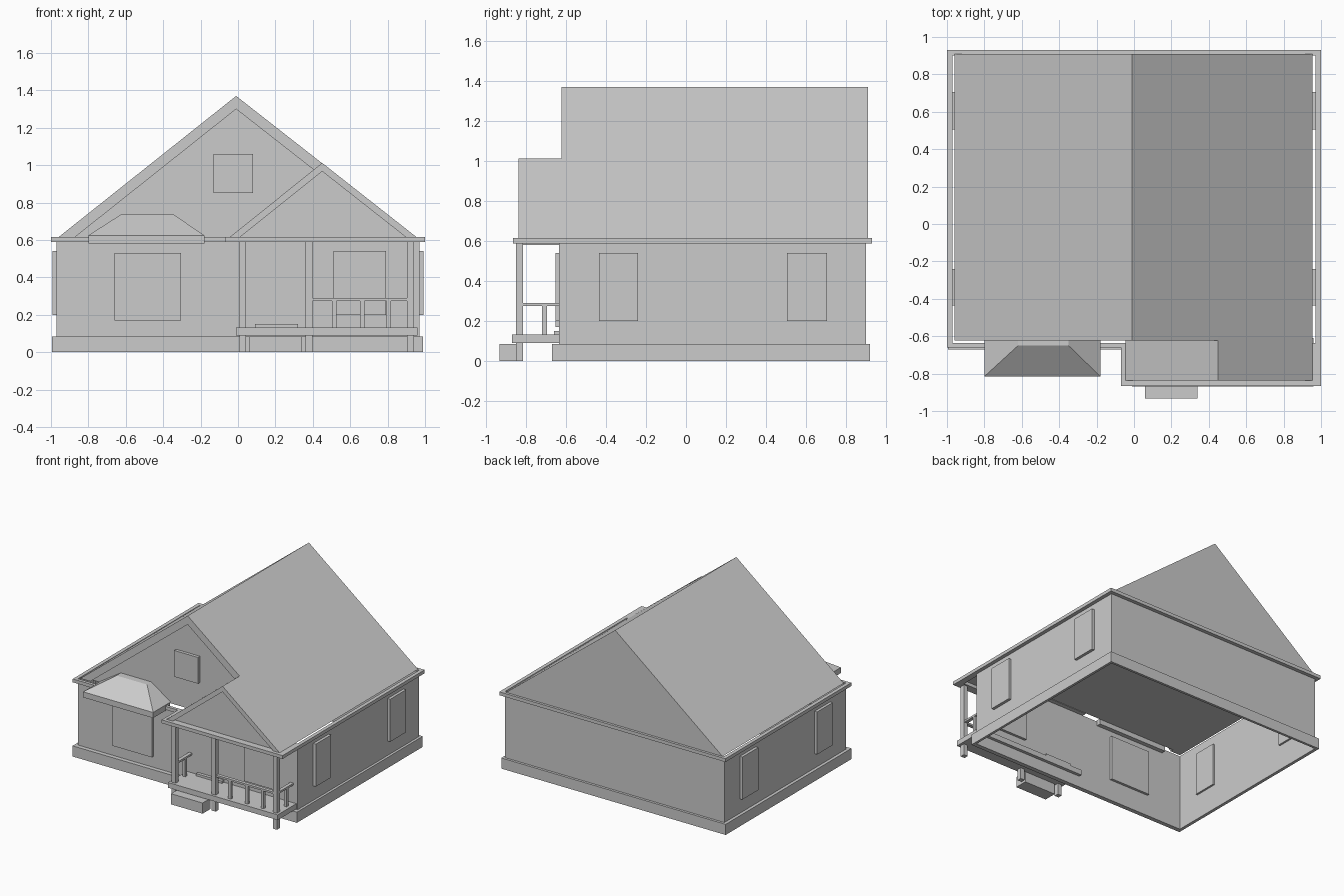
import bpy, bmesh

if "Cube" in bpy.data.objects:
    bpy.data.objects.remove(bpy.data.objects["Cube"])


def mesh_object(name, verts, faces):
    me = bpy.data.meshes.new(name)
    me.from_pydata(verts, [], faces)
    bm = bmesh.new()
    bm.from_mesh(me)
    bmesh.ops.recalc_face_normals(bm, faces=bm.faces)
    bm.to_mesh(me)
    bm.free()
    ob = bpy.data.objects.new(name, me)
    bpy.context.collection.objects.link(ob)
    return ob


def box(name, x0, x1, y0, y1, z0, z1):
    v = [(x, y, z) for z in (z0, z1) for x, y in ((x0, y0), (x1, y0), (x1, y1), (x0, y1))]
    f = [(0, 1, 2, 3), (4, 5, 6, 7)] + [(i, (i + 1) % 4, (i + 1) % 4 + 4, i + 4) for i in range(4)]
    return mesh_object(name, v, f)


def prism(name, profile, y0, y1):
    """Extrude an xz profile along y."""
    n = len(profile)
    v = [(x, y, z) for y in (y0, y1) for x, z in profile]
    f = [tuple(range(n)), tuple(range(n, 2 * n))]
    f += [(i, (i + 1) % n, (i + 1) % n + n, i + n) for i in range(n)]
    return mesh_object(name, v, f)


def ring(name, outer, inner, z0, z1):
    """Rectangular frame; outer and inner are (x0, x1, y0, y1)."""
    v = []
    for z in (z0, z1):
        for x0, x1, y0, y1 in (outer, inner):
            v += [(x0, y0, z), (x1, y0, z), (x1, y1, z), (x0, y1, z)]
    f = []
    for i in range(4):
        j = (i + 1) % 4
        f += [(i, j, j + 4, i + 4), (i + 8, j + 8, j + 12, i + 12),
              (i, j, j + 8, i + 8), (i + 4, j + 4, j + 12, i + 12)]
    return mesh_object(name, v, f)


def gable(name, left, right, apex_x, apex_z, drop, y_front, y_face, y_back):
    """Gable roof with a rake trim standing proud of the front face."""
    e = 0.615
    k = (apex_z - drop - e) / (apex_z - e)
    li, ri = apex_x + (left - apex_x) * k, apex_x + (right - apex_x) * k
    prism(name, [(left, e), (right, e), (apex_x, apex_z)], y_face, y_back)
    prism(name + "_rake", [(left, e), (li, e), (apex_x, apex_z - drop), (ri, e),
                           (right, e), (apex_x, apex_z)], y_front, y_face)


# Walls: open tube, hollow from below
X, Y0, Y1 = 0.97, -0.635, 0.90
c = [(-X, Y0), (X, Y0), (X, Y1), (-X, Y1)]
mesh_object("walls", [(x, y, z) for z in (0, 0.615) for x, y in c],
            [(i, (i + 1) % 4, (i + 1) % 4 + 4, i + 4) for i in range(4)])

# Foundation band and eaves bands
ring("foundation_band", (-0.995, 0.99, -0.67, 0.92), (-X, X, Y0, Y1), 0, 0.085)
ring("eaves_band", (-1, 1, -0.66, 0.93), (-X, X, Y0, Y1), 0.588, 0.615)
ring("porch_eaves", (-0.07, 1, -0.865, -0.635), (0.0, 0.95, -0.80, -0.65), 0.588, 0.615)

# Main and porch roofs
gable("main_roof", -0.96, 0.955, -0.01, 1.37, 0.07, -0.622, -0.595, 0.91)
gable("porch_roof", -0.045, 0.955, 0.45, 1.012, 0.045, -0.838, -0.812, -0.60)

# Bay roof: board with half hip above
box("bay_board", -0.80, -0.18, -0.815, -0.60, 0.58, 0.625)
mesh_object("bay_hip",
            [(-0.8, -0.815, 0.625), (-0.18, -0.815, 0.625), (-0.18, -0.595, 0.625), (-0.8, -0.595, 0.625),
             (-0.62, -0.65, 0.74), (-0.35, -0.65, 0.74), (-0.35, -0.595, 0.74), (-0.62, -0.595, 0.74)],
            [(0, 1, 2, 3), (4, 5, 6, 7), (0, 1, 5, 4), (1, 2, 6, 5), (2, 3, 7, 6), (3, 0, 4, 7)])

# Windows and door sill
box("front_window", -0.66, -0.305, -0.652, -0.615, 0.17, 0.53)
box("porch_window", 0.51, 0.79, -0.652, -0.615, 0.20, 0.54)
box("attic_window", -0.13, 0.08, -0.62, -0.58, 0.85, 1.06)
for side in (-1, 1):
    for a, b in ((-0.435, -0.24), (0.505, 0.705)):
        xs = sorted((side * 0.955, side * 0.993))
        box("side_window", *xs, a, b, 0.20, 0.54)
box("door_sill", 0.09, 0.32, -0.66, -0.615, 0.13, 0.15)

# Porch floor, step and posts running to the ground
box("porch_floor", -0.01, 0.96, -0.87, -0.61, 0.09, 0.132)
box("step", 0.06, 0.34, -0.933, -0.83, 0, 0.085)
for x in (0.025, 0.38, 0.922):
    box("porch_post", x - 0.018, x + 0.018, -0.85, -0.814, 0, 0.59)

# Railings
box("front_rail", 0.39, 0.91, -0.845, -0.818, 0.275, 0.29)
for x in (0.515, 0.665, 0.805):
    box("front_baluster", x - 0.012, x + 0.012, -0.843, -0.82, 0.13, 0.28)
for x in (0.025, 0.922):
    box("side_rail", x - 0.014, x + 0.014, -0.82, Y0, 0.275, 0.29)
    box("side_baluster", x - 0.012, x + 0.012, -0.72, -0.696, 0.13, 0.28)
